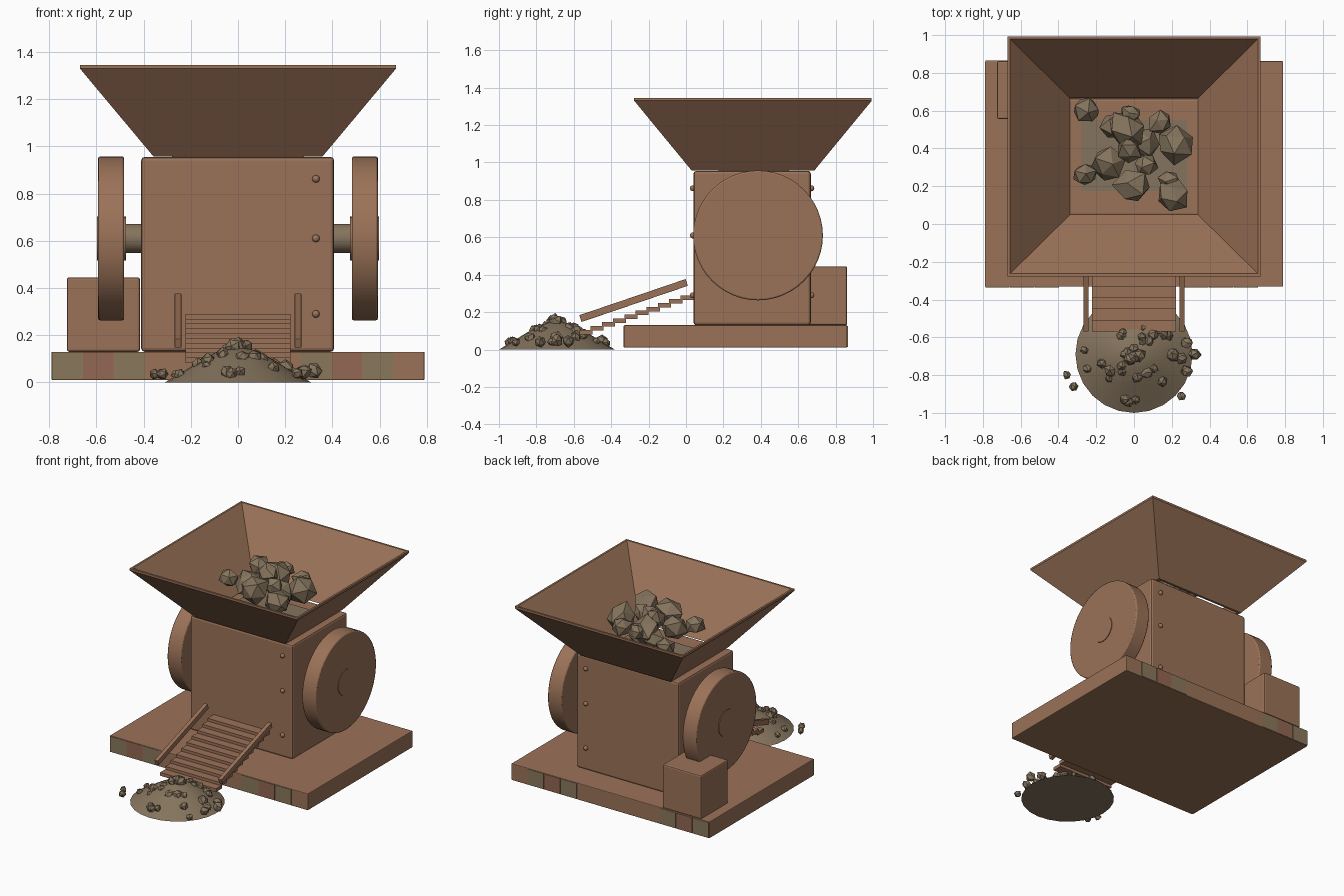
import bpy, bmesh, math, random
from mathutils import Vector, Matrix

if "Cube" in bpy.data.objects:
    bpy.data.objects.remove(bpy.data.objects["Cube"])

random.seed(4)


def mat(name, rgb):
    m = bpy.data.materials.new(name)
    m.diffuse_color = (*rgb, 1)
    m.use_nodes = True
    m.node_tree.nodes["Principled BSDF"].inputs["Base Color"].default_value = m.diffuse_color
    return m


RUST = mat("rusty brown", (0.33, 0.17, 0.098))
STONE = mat("stone grey brown", (0.235, 0.175, 0.11))
OLIVE = mat("faded olive", (0.255, 0.19, 0.105))
RED = mat("reddish brown", (0.29, 0.135, 0.085))


def finish(name, bm, m, bevel=0, smooth=False):
    bmesh.ops.recalc_face_normals(bm, faces=bm.faces)
    me = bpy.data.meshes.new(name)
    bm.to_mesh(me)
    bm.free()
    me.materials.append(m)
    ob = bpy.data.objects.new(name, me)
    bpy.context.collection.objects.link(ob)
    if bevel:
        b = ob.modifiers.new("bevel", 'BEVEL')
        b.width, b.segments = bevel, 2
    if smooth:
        bpy.ops.object.select_all(action='DESELECT')
        ob.select_set(True)
        bpy.context.view_layer.objects.active = ob
        bpy.ops.object.shade_smooth_by_angle(angle=math.radians(35))
    return ob


def box(name, x, y, z, m, bevel=0):
    """Box from its low and high limit on each axis."""
    bm = bmesh.new()
    bmesh.ops.create_cube(bm, size=1)
    for v in bm.verts:
        v.co = [(lo + hi) / 2 + c * (hi - lo) for c, (lo, hi) in zip(v.co, (x, y, z))]
    return finish(name, bm, m, bevel)


def disc(name, x0, x1, y, z, r, m, bevel=0, sides=48):
    """Cylinder lying along x."""
    bm = bmesh.new()
    bmesh.ops.create_cone(bm, cap_ends=True, segments=sides, radius1=r, radius2=r,
                          depth=abs(x1 - x0),
                          matrix=Matrix.Translation(((x0 + x1) / 2, y, z))
                          @ Matrix.Rotation(math.pi / 2, 4, 'Y'))
    return finish(name, bm, m, bevel, True)


def rock(name, pos, r):
    bm = bmesh.new()
    bmesh.ops.create_icosphere(bm, subdivisions=1, radius=r)
    turn = Matrix.Rotation(random.uniform(0, 6.28), 3, Vector((1, random.random(), 0.5)))
    for v in bm.verts:
        v.co = turn @ v.co * random.uniform(0.85, 1.15) + Vector(pos)
    return finish(name, bm, STONE)


# Base slab with painted patches along the front and back edges
box("base", (-0.79, 0.79), (-0.332, 0.862), (0.01, 0.13), RUST, 0.005)
step = 1.58 / 12
for i, m in {0: OLIVE, 1: RED, 2: OLIVE, 8: OLIVE, 9: RED, 10: OLIVE}.items():
    x0 = -0.79 + i * step
    for side, y in (("front", -0.335), ("back", 0.861)):
        box(f"{side}_patch", (x0 + 0.003, x0 + step - 0.001), (y, y + 0.004),
            (0.014, 0.126), m)

# Machine body, motor housing and crushing floor
box("body", (-0.41, 0.407), (0.04, 0.667), (0.13, 0.955), RUST, 0.015)
box("motor_housing", (-0.725, -0.415), (0.555, 0.862), (0.13, 0.445), RUST, 0.01)
box("crushing_floor", (-0.28, 0.28), (0.175, 0.55), (0.954, 0.961), STONE)

# Rivets on front and back
for y in (0.037, 0.67):
    for z in (0.29, 0.61, 0.862):
        bm = bmesh.new()
        bmesh.ops.create_uvsphere(bm, u_segments=12, v_segments=8, radius=0.016,
                                  matrix=Matrix.Translation((0.33, y, z)))
        finish("rivet", bm, RUST, 0, True)

# Flywheels, hubs and axles
for s in (-1, 1):
    disc("axle", s * 0.39, s * 0.50, 0.385, 0.61, 0.062, STONE, sides=24)
    disc("flywheel", s * 0.482, s * 0.592, 0.385, 0.61, 0.347, RUST, 0.008)
    disc("hub", s * 0.474, s * 0.597, 0.385, 0.61, 0.093, RUST, sides=24)

# Hopper: hollow flared funnel lofted through four rectangles
bm = bmesh.new()
rings = []
for hx, hy, z in ((0.358, 0.328, 0.957), (0.67, 0.635, 1.33), (0.67, 0.635, 1.345),
                  (0.656, 0.621, 1.345), (0.338, 0.308, 0.96)):
    rings.append([bm.verts.new((sx * hx, 0.358 + sy * hy, z))
                  for sx, sy in ((-1, -1), (1, -1), (1, 1), (-1, 1))])
for k in range(5):
    a, b = rings[k], rings[(k + 1) % 5]
    for j in range(4):
        n = (j + 1) % 4
        bm.faces.new((a[j], a[n], b[n], b[j]))
finish("hopper", bm, RUST)

# Stones heaped in the hopper
for x, y, z, r in ((-0.25, 0.6, 1.14, 0.075), (0.22, 0.42, 1.17, 0.1),
                   (0.21, 0.15, 1.18, 0.085), (-0.01, 0.2, 1.18, 0.1),
                   (-0.26, 0.26, 1.18, 0.065), (-0.14, 0.32, 1.15, 0.09),
                   (-0.03, 0.5, 1.17, 0.11), (0.14, 0.54, 1.17, 0.07),
                   (-0.03, 0.39, 1.22, 0.07), (0.06, 0.31, 1.19, 0.065),
                   (-0.11, 0.52, 1.13, 0.07), (0.19, 0.23, 1.14, 0.06),
                   (-0.02, 0.58, 1.19, 0.055), (0.05, 0.43, 1.1, 0.09)):
    rock("hopper_stone", (x, y, z), r)

# Stepped discharge chute with sloping side rails
for i in range(10):
    y, z = 0.005 - i * 0.06, 0.278 - i * 0.0205
    box("chute_slat", (-0.222, 0.222), (y - 0.035, y + 0.035), (z - 0.012, z + 0.012), RUST)
for s in (-1, 1):
    rail = box("chute_rail", (-0.014, 0.014), (-0.3, 0.3), (-0.019, 0.019), RUST, 0.002)
    rail.location = (s * 0.254, -0.28, 0.262)
    rail.rotation_euler = (math.atan(0.34), 0, 0)

# Gravel heap, a lathed mound
profile = ((0.31, 0.0), (0.25, 0.035), (0.17, 0.085), (0.09, 0.13), (0.03, 0.148))
bm = bmesh.new()
rings = [[bm.verts.new((r * math.cos(a * math.tau / 24), -0.69 + r * math.sin(a * math.tau / 24), z))
          for a in range(24)] for r, z in profile]
for a, b in zip(rings, rings[1:]):
    for j in range(24):
        n = (j + 1) % 24
        bm.faces.new((a[j], a[n], b[n], b[j]))
bm.faces.new(rings[0])
bm.faces.new(rings[-1])
finish("gravel_heap", bm, STONE, 0, True)

# Loose gravel on and around the heap
for i in range(36):
    a, d = random.uniform(0, math.tau), 0.27 * random.random() ** 0.8
    z = 0.155 * (1 - d / 0.31)
    rock("gravel", (d * math.cos(a), -0.69 + d * math.sin(a), z + 0.01),
         random.uniform(0.02, 0.038))
for x, y, r in ((-0.355, -0.8, 0.024), (-0.32, -0.86, 0.024), (0.25, -0.91, 0.025),
                (0.32, -0.69, 0.036), (0.28, -0.63, 0.034), (0.28, -0.78, 0.032)):
    rock("gravel", (x, y, r + 0.012), r)
